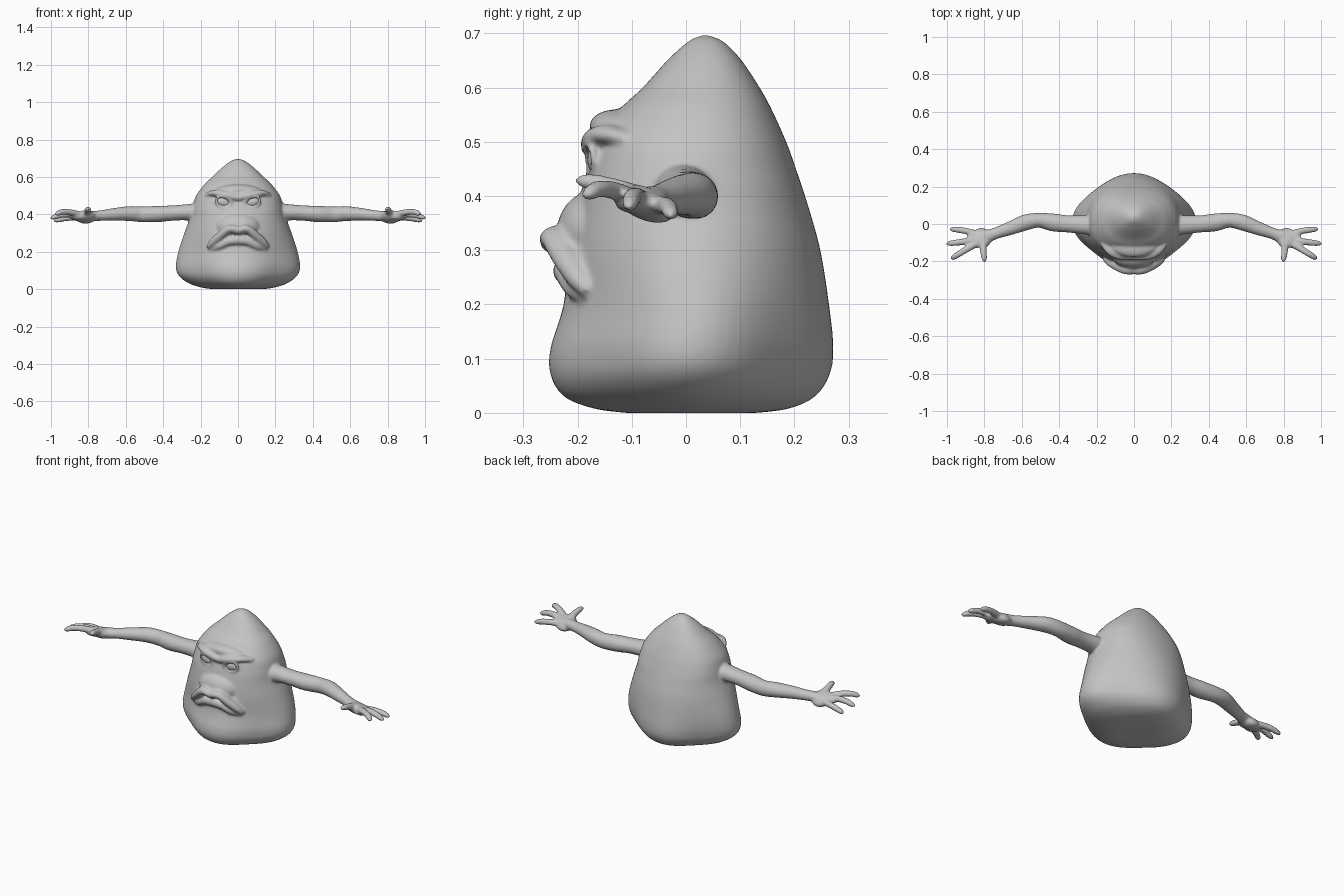
import bpy, bmesh, math
from mathutils import Vector, Matrix

grey = bpy.data.materials.new("clay grey")
grey.diffuse_color = (0.55, 0.55, 0.55, 1)


def spline(rows, steps):
    """Catmull-Rom interpolation of rows of numbers."""
    rows = [Vector(r) for r in rows]
    out = []
    for i in range(len(rows) - 1):
        p0, p1 = rows[max(i - 1, 0)], rows[i]
        p2, p3 = rows[i + 1], rows[min(i + 2, len(rows) - 1)]
        for k in range(steps):
            t = k / steps
            out.append(0.5 * (2 * p1 + (p2 - p0) * t + (2 * p0 - 5 * p1 + 4 * p2 - p3) * t * t
                              + (3 * p1 - p0 - 3 * p2 + p3) * t ** 3))
    return out + [rows[-1]]


def loft(bm, rings):
    """Skin closed rings and cap both ends."""
    vs = [[bm.verts.new(p) for p in ring] for ring in rings]
    n = len(vs[0])
    for a, b in zip(vs, vs[1:]):
        for i in range(n):
            bm.faces.new((a[i], a[(i + 1) % n], b[(i + 1) % n], b[i]))
    bm.faces.new(vs[0][::-1])
    bm.faces.new(vs[-1])


def tube(bm, rows, steps=5, n=16):
    """Rows are x, y, z, sideways radius, upright radius."""
    pts = spline(rows, steps)
    rings = []
    for i, p in enumerate(pts):
        t = Vector(pts[min(i + 1, len(pts) - 1)][:3]) - Vector(pts[max(i - 1, 0)][:3])
        side = t.cross(Vector((0, 0, 1))).normalized()
        up = side.cross(t).normalized()
        c = Vector(p[:3])
        rings.append([c + side * max(p[3], .002) * math.cos(2 * math.pi * k / n)
                      + up * max(p[4], .002) * math.sin(2 * math.pi * k / n) for k in range(n)])
    loft(bm, rings)


def flip(rows, s):
    return [(r[0] * s,) + tuple(r[1:]) for r in rows]


def ball(bm, centre, radii, tilt=0, axis='Y'):
    m = (Matrix.Translation(centre) @ Matrix.Rotation(tilt, 4, axis)
         @ Matrix.Diagonal((*radii, 1)))
    bmesh.ops.create_uvsphere(bm, u_segments=32, v_segments=20, radius=1, matrix=m)


def finish(bm, name):
    bmesh.ops.recalc_face_normals(bm, faces=bm.faces)
    me = bpy.data.meshes.new(name)
    bm.to_mesh(me)
    bm.free()
    me.materials.append(grey)
    me.polygons.foreach_set("use_smooth", [True] * len(me.polygons))
    ob = bpy.data.objects.new(name, me)
    bpy.context.collection.objects.link(ob)
    return ob


bm = bmesh.new()

# pointed body: height, half width, front y, back y
profile = [(0, .13, -.11, .13), (.008, .19, -.17, .19), (.03, .26, -.225, .238),
           (.07, .315, -.25, .265), (.12, .332, -.25, .272), (.2, .319, -.226, .264),
           (.3, .287, -.215, .248), (.38, .258, -.2, .226), (.45, .241, -.182, .203),
           (.5, .224, -.165, .185), (.56, .18, -.122, .158), (.6, .138, -.08, .136),
           (.65, .085, -.035, .103), (.682, .043, .0, .073), (.693, .02, .018, .053),
           (.697, .004, .032, .04)]
rings = []
for z, a, f, b in spline(profile, 5):
    # diamond-like section near the base, fuller higher up
    k = .11 - .15 * min(max((z - .1) / .32, 0), 1)
    ring = []
    for j in range(72):
        t = 2 * math.pi * j / 72
        m = 1 - k * math.sin(2 * t) ** 2
        ring.append(Vector((a * m * math.cos(t), (f + b) / 2 + (b - f) / 2 * m * math.sin(t), z)))
    rings.append(ring)
loft(bm, rings)

# muzzle sloping down to the lips, mouth mound, forehead
ball(bm, (0, -.168, .335), (.12, .07, .075))
ball(bm, (0, -.16, .275), (.155, .06, .085))
ball(bm, (0, -.1, .515), (.135, .08, .042), -.25, 'X')

# heavy brow, dipping in the middle
brow = [(-.165, -.1, .505, .02, .012), (-.125, -.137, .513, .03, .018),
        (-.085, -.156, .509, .033, .021), (-.04, -.164, .498, .031, .022)]
tube(bm, brow + [(0, -.166, .49, .028, .022)] + flip(brow[::-1], -1))

# frowning lips
upper = [(-.158, -.178, .222, .014, .014), (-.135, -.196, .248, .025, .021),
         (-.09, -.22, .288, .03, .024), (-.045, -.236, .322, .033, .023)]
tube(bm, upper + [(0, -.236, .315, .034, .024)] + flip(upper[::-1], -1))
lower = [(-.14, -.178, .212, .014, .012), (-.1, -.203, .23, .022, .02),
         (-.05, -.216, .256, .026, .024)]
tube(bm, lower + [(0, -.219, .262, .027, .026)] + flip(lower[::-1], -1))

for s in (1, -1):
    # arm from shoulder to palm
    tube(bm, flip([(.17, -.005, .405, .05, .047), (.22, -.005, .408, .057, .052),
                   (.27, -.004, .411, .051, .044), (.35, 0, .407, .046, .041),
                   (.43, .008, .402, .048, .044), (.51, .02, .4, .04, .042),
                   (.58, .008, .404, .043, .04), (.66, -.022, .4, .037, .034),
                   (.74, -.05, .393, .031, .028), (.79, -.068, .39, .037, .028),
                   (.83, -.078, .388, .046, .023), (.87, -.09, .388, .044, .02),
                   (.895, -.093, .387, .02, .01)], s))
    # heel of the palm, rolled so the thumb side is high
    ball(bm, (.815 * s, -.075, .386), (.055, .058, .03), -.4, 'X')
    # three fingers and a thumb
    for finger in (
            [(.79, -.075, .395, .022, .02), (.805, -.12, .412, .019, .018),
             (.803, -.165, .424, .017, .016), (.8, -.19, .428, .014, .013), (.8, -.205, .43, .004, .004)],
            [(.84, -.1, .395, .021, .019), (.89, -.132, .41, .018, .017),
             (.94, -.162, .413, .017, .016), (.967, -.18, .404, .014, .013), (.979, -.188, .4, .004, .004)],
            [(.84, -.085, .39, .021, .019), (.9, -.093, .4, .018, .017),
             (.95, -.1, .396, .017, .016), (.987, -.104, .384, .014, .013), (1.005, -.106, .379, .004, .004)],
            [(.83, -.06, .38, .021, .019), (.88, -.042, .383, .018, .017),
             (.93, -.032, .378, .017, .016), (.97, -.028, .368, .014, .013), (.987, -.028, .364, .004, .004)]):
        tube(bm, flip(finger, s))
    # eyelid rim, tilted toward the nose
    rings = []
    for k in range(25):
        t = 2 * math.pi * k / 24
        u, v = .042 * math.cos(t), .027 * math.sin(t)
        x, z = .077 + u * .96 - v * .2, .466 + v * .96 + u * .25
        p = Vector((x * s, -.18 + 2.2 * (x - .05) ** 2 - .15 * (z - .466), z))
        out = (p - Vector((.077 * s, p.y, .466))).normalized()
        rings.append([p + out * .0075 * math.cos(a) + Vector((0, .0075 * math.sin(a), 0))
                      for a in (2 * math.pi * j / 10 for j in range(10))])
    loft(bm, rings)

body = finish(bm, "body_with_arms")
rm = body.modifiers.new("fuse", 'REMESH')
rm.mode = 'VOXEL'
rm.voxel_size = .006
rm.use_smooth_shade = True
sm = body.modifiers.new("soften", 'SMOOTH')
sm.factor = .5
sm.iterations = 8

# eyeballs
for s, name in ((1, "left_eye"), (-1, "right_eye")):
    bm = bmesh.new()
    ball(bm, (.077 * s, -.163, .466), (.04, .019, .026), -.25 * s)
    finish(bm, name)
